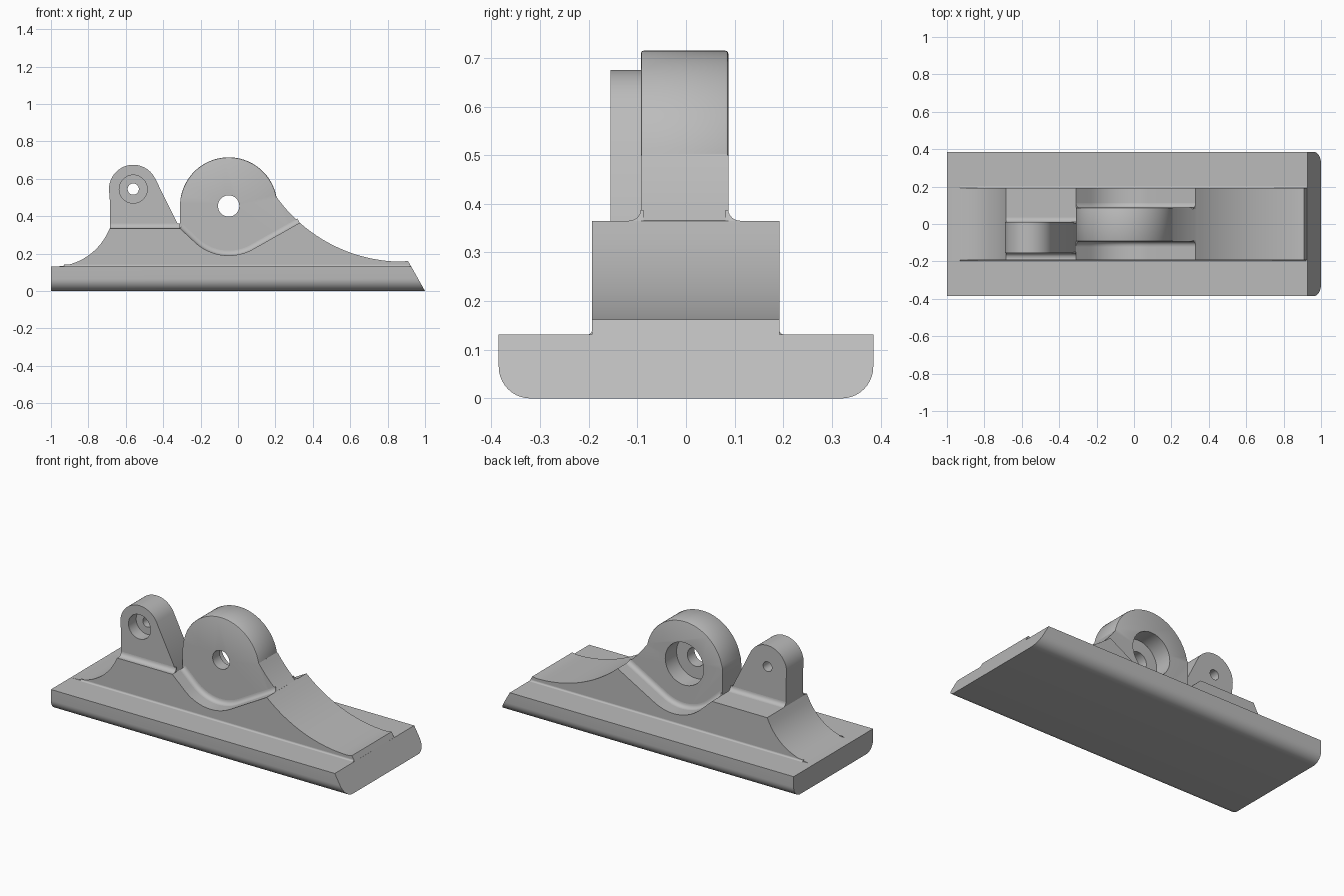
import bpy, bmesh
from math import sin, cos, pi, radians, sqrt, acos, atan2
from mathutils import Vector

cube = bpy.data.objects.get("Cube")
if cube:
    bpy.data.objects.remove(cube, do_unlink=True)

GREY = (0.5, 0.5, 0.5, 1)
mat = bpy.data.materials.new("plain_grey")
mat.use_nodes = True
mat.diffuse_color = GREY
mat.node_tree.nodes["Principled BSDF"].inputs["Base Color"].default_value = GREY


def loft(name, rings, rim=None):
    """Skin a closed solid through matching rings; rim = (min height, bevel size)."""
    bm = bmesh.new()
    loops = [[bm.verts.new(p) for p in ring] for ring in rings]
    n = len(loops[0])
    for a, b in zip(loops, loops[1:]):
        for i in range(n):
            j = (i + 1) % n
            bm.faces.new((a[i], a[j], b[j], b[i]))
    caps = [bm.faces.new(loops[0]), bm.faces.new(loops[-1])]
    bmesh.ops.recalc_face_normals(bm, faces=bm.faces)
    if rim:
        edges = [e for f in caps for e in f.edges if all(v.co.z > rim[0] for v in e.verts)]
        bmesh.ops.bevel(bm, geom=edges, offset=rim[1], segments=2, profile=0.5, affect='EDGES')
    mesh = bpy.data.meshes.new(name)
    bm.to_mesh(mesh)
    bm.free()
    mesh.materials.append(mat)
    obj = bpy.data.objects.new(name, mesh)
    bpy.context.collection.objects.link(obj)
    return obj


def slab(name, profile, y0, y1, rim=None):
    return loft(name, [[(x, y, z) for x, z in profile] for y in (y0, y1)], rim)


def arc(cx, cz, r, a0, a1, n):
    """Points along an arc, angles in degrees."""
    angles = [radians(a0 + (a1 - a0) * i / n) for i in range(n + 1)]
    return [(cx + r * cos(a), cz + r * sin(a)) for a in angles]


def tangent_angle(c, r, p, side):
    """Angle on a circle where the line from p touches it."""
    dx, dz = p[0] - c[0], p[1] - c[1]
    return (atan2(dz, dx) + side * acos(r / sqrt(dx * dx + dz * dz))) * 180 / pi


def activate(obj):
    bpy.ops.object.select_all(action='DESELECT')
    obj.select_set(True)
    bpy.context.view_layer.objects.active = obj


def bore(obj, centre, r, y0, y1):
    cutter = slab("cutter", arc(*centre, r, 0, 352.5, 47), y0, y1)
    cutter.hide_render = True
    mod = obj.modifiers.new("bore", 'BOOLEAN')
    mod.object, mod.operation, mod.solver = cutter, 'DIFFERENCE', 'EXACT'
    activate(obj)
    bpy.ops.object.modifier_apply(modifier=mod.name)
    bpy.data.objects.remove(cutter, do_unlink=True)


def fillet(name, path, wall, side, r):
    """Concave corner strip along an xz path, against a wall facing +y or -y."""
    section = [(r - r * cos(t), r - r * sin(t)) for t in (i * pi / 12 for i in range(7))]
    section += [(r, -0.006), (-0.006, -0.006), (-0.006, r)]
    rings = []
    for i, p in enumerate(path):
        d = Vector(path[min(i + 1, len(path) - 1)]) - Vector(path[max(i - 1, 0)])
        d.normalize()
        rings.append([(p[0] - d.y * v, wall + side * u, p[1] + d.x * v) for u, v in section])
    return loft(name, rings)


# Key points of the side outline
HUB, HUB_R, FLOOR_R = (-0.05, 0.455), 0.26, 0.265
LUG, LUG_R = (-0.56, 0.545), 0.13
NOTCH, SHOULDER = (-0.31, 0.335), (0.33, 0.365)
LEDGE_X, BASE_Z = -0.685, 0.131
TAIL_C, TAIL_R = (0.88, 0.987), 0.83


def tail(x):
    return (x, TAIL_C[1] - sqrt(TAIL_R ** 2 - (x - TAIL_C[0]) ** 2))


# Base plate: rounded underside, raked end
half = 0.385
bottom = arc(half - 0.065, 0.065, 0.065, -90, 0, 10)
section = bottom + [(half, BASE_Z), (-half, BASE_Z)] + [(-y, z) for y, z in reversed(bottom)]
base = loft("base_plate", [[(-1, y, z) for y, z in section],
                           [(1 - 0.5625 * z, y, z) for y, z in section]])

# Body: swept nose, ledge, pocket floor and long swept tail
floor = [NOTCH]
floor += arc(*HUB, FLOOR_R, tangent_angle(HUB, FLOOR_R, NOTCH, 1) - 360,
             tangent_angle(HUB, FLOOR_R, SHOULDER, -1), 16)
# keep the left tangent in the same turn as the right one
floor = [NOTCH] + arc(*HUB, FLOOR_R, tangent_angle(HUB, FLOOR_R, NOTCH, 1) % 360 - 360,
                      tangent_angle(HUB, FLOOR_R, SHOULDER, -1), 16) + [SHOULDER]
nose = arc(-0.985, BASE_Z + 0.32, 0.32, -90, -21, 16)[:-1] + [(LEDGE_X, NOTCH[1])]
tail_line = [tail(0.33 + 0.55 * i / 18) for i in range(1, 19)]
body = slab("body", nose + floor + tail_line + [(0.908, 0.162), (0.926, BASE_Z)], -0.193, 0.192)

# Hub: disc blending into the tail, with a through hole and a rear counterbore
ridge = [tail(0.33 - 0.124 * i / 8) for i in range(9)]
hub_profile = [(SHOULDER[0], 0.22), (-0.05, 0.15), (-0.31, 0.3)]
hub_profile += arc(*HUB, HUB_R, 180, 10.5, 48) + ridge[::-1]
hub = slab("hub", hub_profile, -0.093, 0.087, rim=(0.49, 0.006))
bore(hub, HUB, 0.057, -0.3, 0.3)
bore(hub, HUB, 0.13, -0.023, 0.3)

# Lug: small pivot ear with a through hole and a front counterbore
lug_profile = [NOTCH, (-0.31, 0.3), (LEDGE_X, 0.3), (LEDGE_X, 0.48)]
lug_profile += arc(*LUG, LUG_R, 180, tangent_angle(LUG, LUG_R, NOTCH, 1), 32)
lug = slab("lug", lug_profile, -0.155, 0.01)
bore(lug, LUG, 0.03, -0.3, 0.3)
bore(lug, LUG, 0.075, -0.3, -0.08)

# Corner fillets
ledge = [(LEDGE_X, NOTCH[1]), NOTCH]
foot = [(-0.93, BASE_Z), (0.92, BASE_Z)]
strips = [fillet("hub_fillet_front", floor, -0.093, -1, 0.026),
          fillet("hub_fillet_back", floor, 0.087, 1, 0.026),
          fillet("lug_fillet_front", ledge, -0.155, -1, 0.026),
          fillet("lug_fillet_back", ledge, 0.01, 1, 0.026),
          fillet("body_fillet_front", foot, -0.193, -1, 0.01),
          fillet("body_fillet_back", foot, 0.192, 1, 0.01)]

for part in [base, body, hub, lug] + strips:
    activate(part)
    bpy.ops.object.shade_smooth_by_angle(angle=radians(30))
